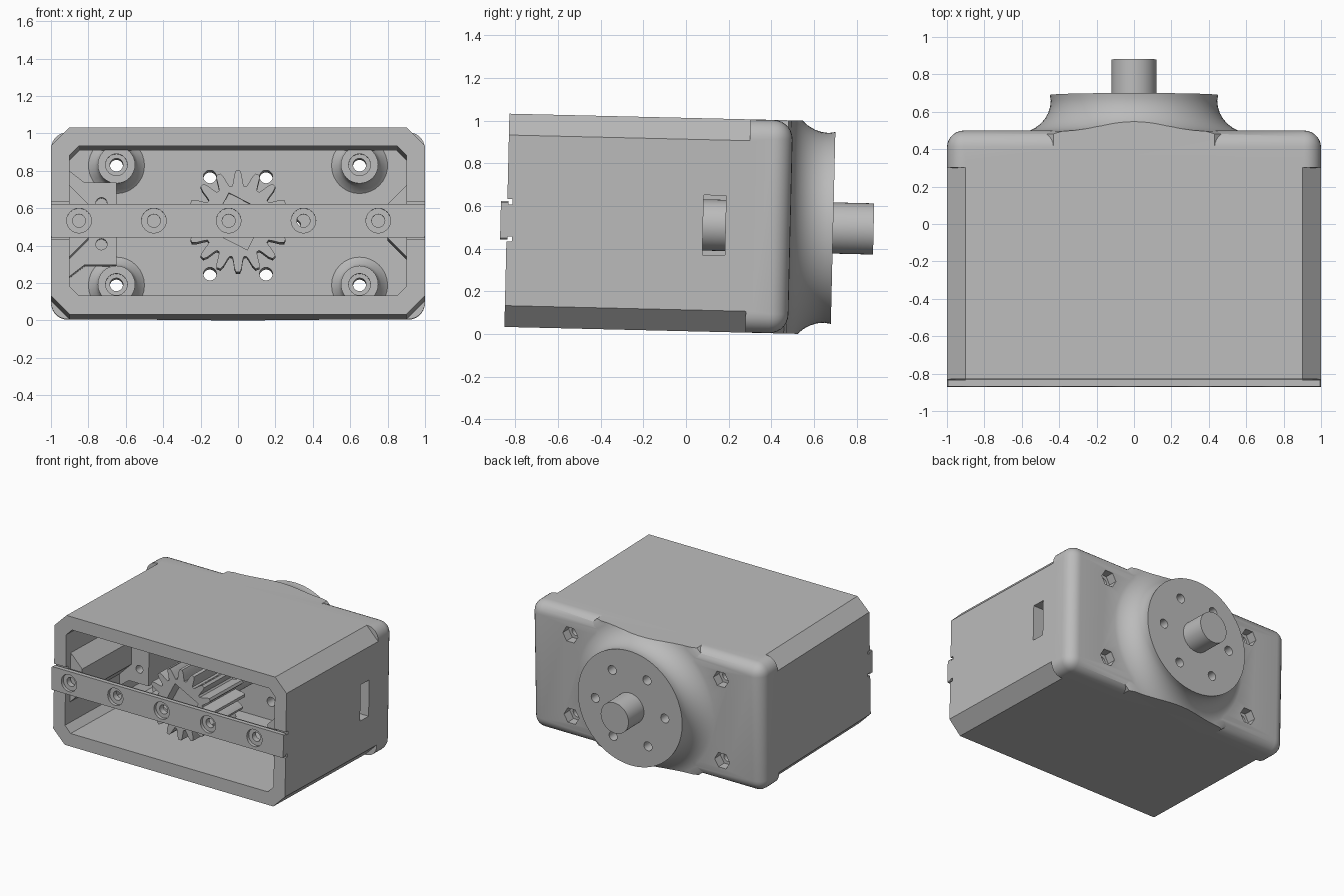
import bpy, bmesh, math
from mathutils import Matrix, Vector

cube = bpy.data.objects.get("Cube")
if cube:
    bpy.data.objects.remove(cube, do_unlink=True)

grey = bpy.data.materials.new("plain grey")
grey.use_nodes = True
COLOUR = (0.5, 0.5, 0.5, 1)
grey.diffuse_color = COLOUR
grey.node_tree.nodes["Principled BSDF"].inputs["Base Color"].default_value = COLOUR


def finish(name, bm):
    bmesh.ops.recalc_face_normals(bm, faces=bm.faces)
    mesh = bpy.data.meshes.new(name)
    bm.to_mesh(mesh)
    bm.free()
    mesh.materials.append(grey)
    ob = bpy.data.objects.new(name, mesh)
    bpy.context.collection.objects.link(ob)
    return ob


def prism(name, outline, y0, y1):
    """Outline in x and z, pushed from y0 to y1."""
    bm = bmesh.new()
    face = bm.faces.new([bm.verts.new((x, y0, z)) for x, z in outline])
    out = bmesh.ops.extrude_face_region(bm, geom=[face])
    moved = [v for v in out["geom"] if isinstance(v, bmesh.types.BMVert)]
    bmesh.ops.translate(bm, vec=(0, y1 - y0, 0), verts=moved)
    return finish(name, bm)


def lathe(name, profile, x=0, z=0, sides=32, turn=0):
    """Closed solid from (radius, y) rings around a y axis."""
    bm = bmesh.new()
    rings = []
    for r, y in profile:
        angles = [turn + math.tau * i / sides for i in range(sides)]
        rings.append([bm.verts.new((x + r * math.cos(a), y, z + r * math.sin(a))) for a in angles])
    for a, b in zip(rings, rings[1:]):
        for i in range(sides):
            j = (i + 1) % sides
            bm.faces.new((a[i], a[j], b[j], b[i]))
    bm.faces.new(rings[0])
    bm.faces.new(rings[-1])
    return finish(name, bm)


def rod(name, r, y0, y1, x=0, z=0, sides=32, turn=0):
    return lathe(name, [(r, y0), (r, y1)], x, z, sides, turn)


def box(name, x0, x1, y0, y1, z0, z1):
    return prism(name, [(x0, z0), (x1, z0), (x1, z1), (x0, z1)], y0, y1)


def chamfered(w, h, c):
    return [(w - c, -h), (w, c - h), (w, h - c), (w - c, h),
            (c - w, h), (-w, h - c), (-w, c - h), (c - w, -h)]


def combine(target, tools, operation):
    for tool in tools:
        mod = target.modifiers.new("combine", 'BOOLEAN')
        mod.operation, mod.solver, mod.object = operation, 'EXACT', tool
        bpy.context.view_layer.objects.active = target
        bpy.ops.object.modifier_apply(modifier=mod.name)
        bpy.data.objects.remove(tool, do_unlink=True)


# Housing shell: chamfered sleeve with a rounded back cap
housing = prism("housing", chamfered(1, 0.5, 0.1), -0.84, 0.32)
cap = box("cap", -1, 1, 0.29, 0.49, -0.5, 0.5)
bm = bmesh.new()
bm.from_mesh(cap.data)
edges = [e for e in bm.edges if max(v.co.y for v in e.verts) > 0.4]
bmesh.ops.bevel(bm, geom=edges, offset=0.09, segments=7, profile=0.5, affect='EDGES')
bm.to_mesh(cap.data)
bm.free()

# Flared round boss, trimmed flush with top and bottom
flare = [(0.66, 0.3), (0.66, 0.47)]
for i in range(9):
    a = math.pi / 2 * i / 8
    flare.append((0.63 - 0.185 * math.sin(a), 0.66 - 0.175 * math.cos(a)))
boss = lathe("boss", flare + [(0.45, 0.69)], sides=80)
combine(boss, [box("trim", -1, 1, 0.2, 1, -0.5, 0.5)], 'INTERSECT')
combine(housing, [cap, boss], 'UNION')
combine(housing, [prism("cavity", chamfered(0.9, 0.4, 0.05), -1, 0.2)], 'DIFFERENCE')

# Inner screw posts, side rails and mounting block
corners = [(sx * 0.65, sz * 0.32) for sx in (-1, 1) for sz in (-1, 1)]
inside = [lathe("post", [(0.1, 0.02), (0.1, 0.13), (0.115, 0.17), (0.15, 0.2), (0.15, 0.25)], x, z)
          for x, z in corners]
for s in (-1, 1):
    inside.append(prism("rail", [(s * 0.95, -0.24), (s * 0.8, -0.09), (s * 0.8, 0.09),
                                 (s * 0.95, 0.24)], -0.78, -0.12))
inside.append(prism("block", [(-0.95, -0.32), (-0.82, -0.22), (-0.65, -0.22), (-0.65, 0.22),
                              (-0.82, 0.22), (-0.95, 0.32)], -0.17, 0.25))
combine(housing, inside, 'UNION')

# Holes, hexagonal nut pockets, side slot and front notch
cuts = []
for x, z in corners:
    cuts.append(rod("hole", 0.035, -0.1, 0.6, x, z, 20))
    cuts.append(rod("counterbore", 0.058, -0.1, 0.07, x, z, 24))
    cuts.append(rod("nut_pocket", 0.065, 0.42, 0.6, x, z, 6))
for i in range(6):
    a = math.tau * i / 6
    cuts.append(rod("hole", 0.035, 0, 0.8, 0.3 * math.cos(a), 0.3 * math.sin(a), 20))
for s in (-1, 1):
    cuts.append(rod("hole", 0.03, -0.3, 0, -0.73, s * 0.11, 16))
cuts.append(box("slot", 0.7, 1.1, 0.08, 0.185, -0.14, 0.14))
cuts.append(box("notch", -1.1, 1.1, -0.9, -0.815, -0.1, 0.1))
combine(housing, cuts, 'DIFFERENCE')

# Front crossbar: wide head on a narrower neck, with countersunk holes
crossbar = prism("front_crossbar", chamfered(1, 0.09, 0.006), -0.87, -0.835)
combine(crossbar, [box("neck", -1, 1, -0.85, -0.8, -0.075, 0.075)], 'UNION')
bar_cuts = []
for i in range(5):
    x = -0.85 + 0.4 * i
    bar_cuts.append(rod("hole", 0.035, -1, -0.7, x, 0, 20))
    bar_cuts.append(rod("counterbore", 0.066, -1, -0.845, x, 0, 24))
combine(crossbar, bar_cuts, 'DIFFERENCE')

# Gear with a square socket
TEETH = 16
outline = []
for i in range(TEETH * 10):
    a = math.tau * i / (TEETH * 10)
    r = 0.232 + 0.04 * max(-1, min(1, 1.5 * math.cos(TEETH * a)))
    outline.append((r * math.cos(a), r * math.sin(a)))
gear = prism("gear", outline, -0.71, -0.3)
combine(gear, [rod("socket", 0.16, -0.9, -0.6, sides=4, turn=math.radians(108))], 'DIFFERENCE')

# Drive shaft from the gear out through the boss
shaft = rod("drive_shaft", 0.12, -0.32, 0.88, sides=48)

# Slight lean of the whole assembly, then shading
lean = Matrix.Translation(Vector((0, 0, 0.513))) @ Matrix.Rotation(math.radians(-1.35), 4, 'X')
for ob in (housing, crossbar, gear, shaft):
    ob.data.transform(lean)
    bpy.ops.object.select_all(action='DESELECT')
    ob.select_set(True)
    bpy.context.view_layer.objects.active = ob
    bpy.ops.object.shade_smooth_by_angle(angle=math.radians(30))
